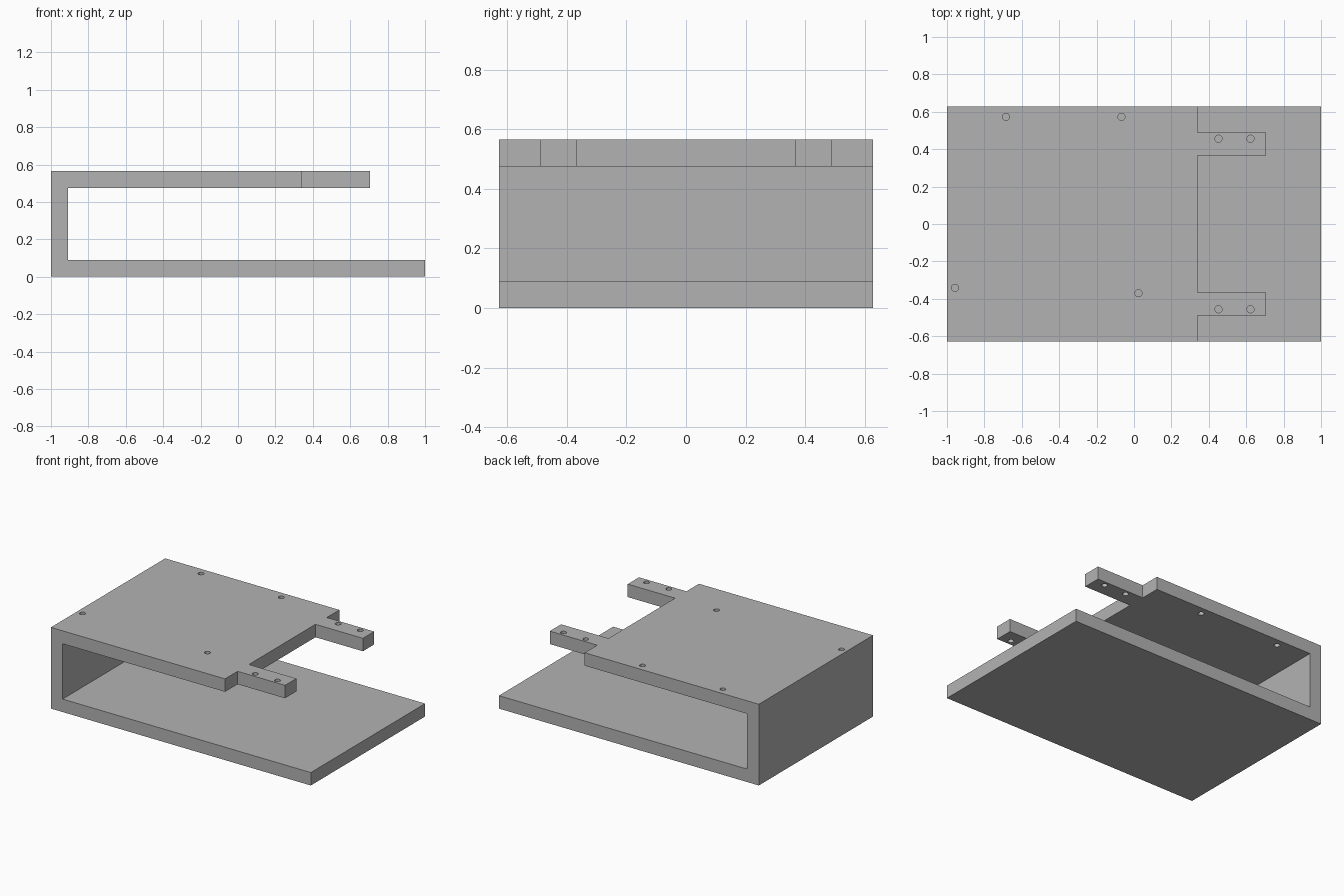
import bpy
import bmesh
from mathutils import Matrix, Vector

cube = bpy.data.objects.get("Cube")
if cube:
    bpy.data.objects.remove(cube, do_unlink=True)

HALF_DEPTH = 0.628
HEIGHT = 0.565
WALL = 0.09
SHELF_END = 0.34
TAB_END = 0.705
HOLE_RADIUS = 0.019

grey = bpy.data.materials.new("plain_grey")
grey.use_nodes = True
grey.diffuse_color = (0.45, 0.45, 0.45, 1)
grey.node_tree.nodes["Principled BSDF"].inputs["Base Color"].default_value = grey.diffuse_color


def make_object(name, bm):
    bmesh.ops.recalc_face_normals(bm, faces=bm.faces)
    mesh = bpy.data.meshes.new(name)
    bm.to_mesh(mesh)
    bm.free()
    mesh.materials.append(grey)
    obj = bpy.data.objects.new(name, mesh)
    bpy.context.collection.objects.link(obj)
    return obj


def add_box(bm, low, high):
    low, high = Vector(low), Vector(high)
    place = Matrix.Translation((low + high) / 2) @ Matrix.Diagonal((*(high - low), 1))
    bmesh.ops.create_cube(bm, size=1, matrix=place)


def apply_boolean(target, helper, operation):
    helper.hide_render = True
    mod = target.modifiers.new(operation.lower(), "BOOLEAN")
    mod.operation = operation
    mod.solver = "EXACT"
    mod.object = helper
    bpy.context.view_layer.objects.active = target
    bpy.ops.object.modifier_apply(modifier=mod.name)
    bpy.data.objects.remove(helper, do_unlink=True)


# Folded bracket body: side profile extruded through its depth
profile = [(-1, 0), (1, 0), (1, WALL), (WALL - 1, WALL),
           (WALL - 1, HEIGHT - WALL), (SHELF_END, HEIGHT - WALL),
           (SHELF_END, HEIGHT), (-1, HEIGHT)]
bm = bmesh.new()
face = bm.faces.new([bm.verts.new((x, -HALF_DEPTH, z)) for x, z in profile])
extruded = bmesh.ops.extrude_face_region(bm, geom=[face])
bmesh.ops.translate(bm, vec=(0, 2 * HALF_DEPTH, 0),
                    verts=[v for v in extruded["geom"] if isinstance(v, bmesh.types.BMVert)])
body = make_object("bracket_body", bm)

# Two mounting tabs on the end of the upper shelf
bm = bmesh.new()
for side in (-1, 1):
    y1, y2 = sorted((side * 0.366, side * 0.49))
    add_box(bm, (SHELF_END - 0.05, y1, HEIGHT - WALL), (TAB_END, y2, HEIGHT))
apply_boolean(body, make_object("mounting_tabs", bm), "UNION")

# Screw holes through the shelf and tabs
holes = [(-0.685, 0.573), (-0.067, 0.573), (0.024, -0.37), (-0.957, -0.342)]
holes += [(x, side * 0.456) for x in (0.452, 0.623) for side in (-1, 1)]
bm = bmesh.new()
for x, y in holes:
    bmesh.ops.create_cone(bm, cap_ends=True, segments=32, radius1=HOLE_RADIUS,
                          radius2=HOLE_RADIUS, depth=WALL + 0.02,
                          matrix=Matrix.Translation((x, y, HEIGHT - WALL / 2)))
apply_boolean(body, make_object("hole_cutters", bm), "DIFFERENCE")

# Smooth hole walls, sharp plate edges
bpy.ops.object.select_all(action="DESELECT")
body.select_set(True)
bpy.context.view_layer.objects.active = body
bpy.ops.object.shade_smooth_by_angle()
